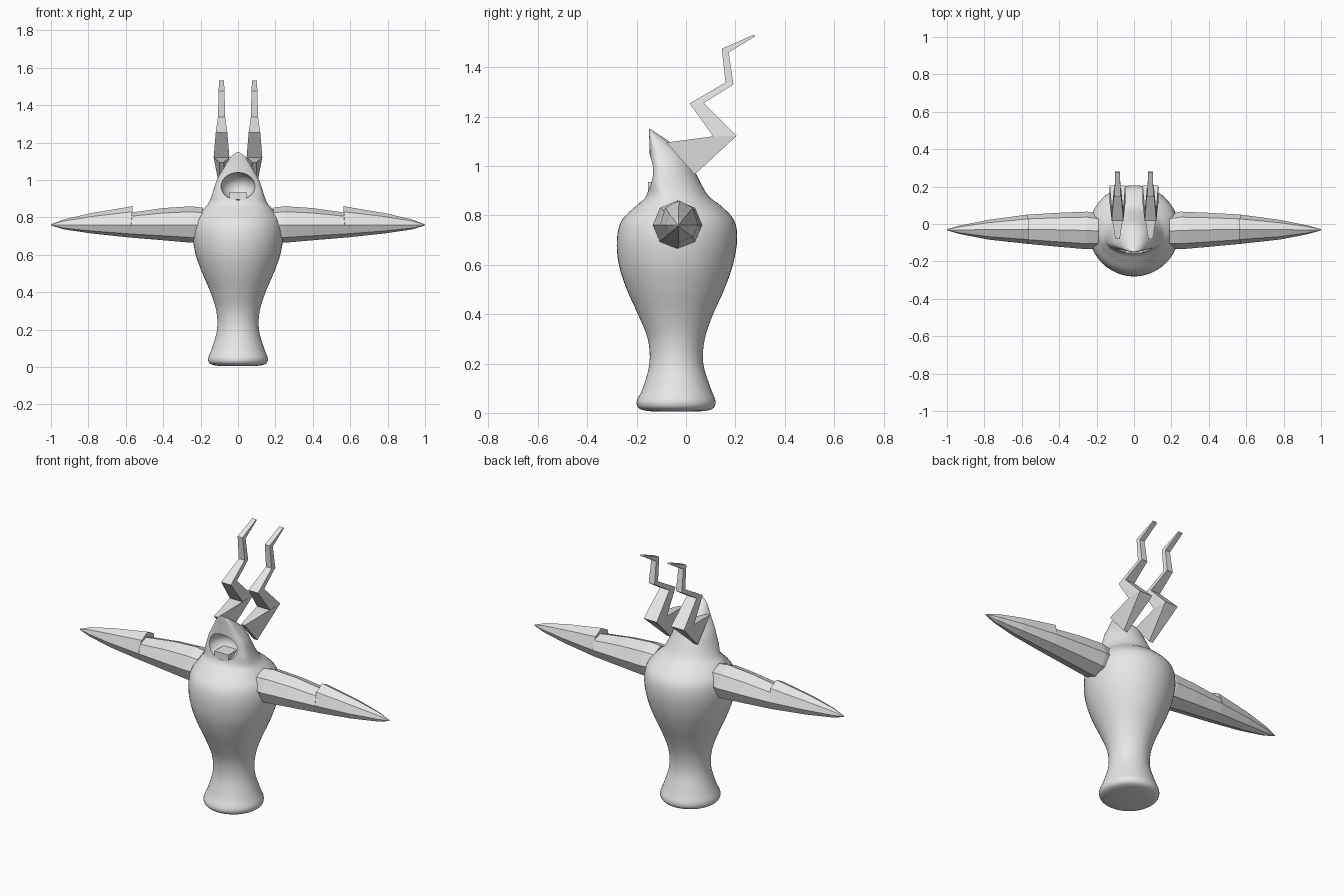
import bpy, bmesh, math
from mathutils import Vector

if "Cube" in bpy.data.objects:
    bpy.data.objects.remove(bpy.data.objects["Cube"])

grey = bpy.data.materials.new("plain_grey")
grey.diffuse_color = (0.8, 0.8, 0.8, 1)
grey.use_nodes = True
grey.node_tree.nodes["Principled BSDF"].inputs["Base Color"].default_value = grey.diffuse_color


def loft(name, rings, smooth=False):
    """Closed skin through a list of equal-sized rings of points."""
    bm = bmesh.new()
    rows = [[bm.verts.new(p) for p in ring] for ring in rings]
    n = len(rows[0])
    for a, b in zip(rows, rows[1:]):
        for i in range(n):
            j = (i + 1) % n
            bm.faces.new((a[i], a[j], b[j], b[i]))
    bm.faces.new(rows[0][::-1])
    bm.faces.new(rows[-1])
    bmesh.ops.recalc_face_normals(bm, faces=bm.faces)
    me = bpy.data.meshes.new(name)
    bm.to_mesh(me)
    bm.free()
    me.materials.append(grey)
    ob = bpy.data.objects.new(name, me)
    bpy.context.collection.objects.link(ob)
    if smooth:
        me.shade_smooth()
    return ob


def catmull(pts, steps):
    """Smooth curve through profile points."""
    p = [Vector(q) for q in [pts[0]] + pts + [pts[-1]]]
    out = []
    for i in range(1, len(p) - 2):
        for s in range(steps):
            t = s / steps
            a, b, c, d = p[i - 1:i + 3]
            out.append(0.5 * (2 * b + (c - a) * t + (2 * a - 5 * b + 4 * c - d) * t * t
                              + (3 * b - a - 3 * c + d) * t ** 3))
    return out + [p[-2]]


# Body: height, front y, back y, half width
profile = [
    (0.005, -0.13, 0.05, 0.09), (0.015, -0.185, 0.105, 0.145),
    (0.045, -0.20, 0.12, 0.16), (0.10, -0.175, 0.10, 0.14),
    (0.20, -0.148, 0.07, 0.112), (0.30, -0.155, 0.076, 0.116),
    (0.40, -0.195, 0.11, 0.147), (0.50, -0.24, 0.155, 0.19),
    (0.60, -0.272, 0.19, 0.226), (0.70, -0.28, 0.207, 0.242),
    (0.78, -0.26, 0.195, 0.232), (0.84, -0.20, 0.14, 0.19),
    (0.88, -0.16, 0.09, 0.155), (0.95, -0.147, 0.05, 0.13),
    (1.00, -0.145, 0.025, 0.113), (1.05, -0.147, -0.005, 0.085),
    (1.10, -0.148, -0.07, 0.055), (1.13, -0.15, -0.115, 0.032),
    (1.15, -0.15, -0.145, 0.004)]
SEG = 48
rings = []
for z, f, b, w in (tuple(v) for v in catmull([Vector(p) for p in profile], 4)):
    flat = min(1, max(0, (z - 0.82) / 0.10))      # head has a flattened front
    cy = (f + b) / 2 - flat * 0.2 * (b - f)
    ring = []
    for i in range(SEG):
        t = 2 * math.pi * i / SEG
        c, s = math.cos(t), math.sin(t)
        e = 1 - 0.35 * flat if s < 0 else 1
        y = cy + (b - cy) * s if s >= 0 else cy - (cy - f) * abs(s) ** e
        ring.append((w * c, y, z))
    rings.append(ring)
body = loft("body", rings, smooth=True)

# Mouth hollow cut into the head
bpy.ops.mesh.primitive_uv_sphere_add(segments=40, ring_count=24, location=(0, -0.15, 0.967))
cutter = bpy.context.object
cutter.name = "mouth_cutter"
cutter.scale = (0.092, 0.10, 0.073)
cutter.data.shade_smooth()
cutter.data.materials.append(grey)
cutter.hide_render = True
cut = body.modifiers.new("mouth", 'BOOLEAN')
cut.operation = 'DIFFERENCE'
cut.solver = 'EXACT'
cut.object = cutter
bpy.context.view_layer.objects.active = body
bpy.ops.object.modifier_apply(modifier="mouth")
bpy.data.objects.remove(cutter)
bpy.ops.object.select_all(action='DESELECT')
body.select_set(True)
bpy.context.view_layer.objects.active = body
bpy.ops.object.shade_smooth_by_angle(angle=math.radians(40))

# Tongue block
bpy.ops.mesh.primitive_cube_add(size=1, location=(0, -0.112, 0.915))
tongue = bpy.context.object
tongue.name = "tongue"
tongue.scale = (0.09, 0.084, 0.04)
tongue.data.materials.append(grey)

# Arms: x, bottom z, top z, front y, back y (eight-sided, with a step on top)
arm = [(0.19, 0.668, 0.852, -0.13, 0.055), (0.25, 0.665, 0.86, -0.135, 0.066),
       (0.40, 0.678, 0.85, -0.122, 0.06), (0.575, 0.692, 0.825, -0.106, 0.05),
       (0.565, 0.692, 0.86, -0.106, 0.05), (0.78, 0.714, 0.824, -0.083, 0.022),
       (0.93, 0.736, 0.79, -0.054, -0.008), (1.0, 0.757, 0.763, -0.034, -0.028)]
# Horns: upper edge (y, z), lower edge (y, z), half width
horn = [((-0.08, 1.095), (0.035, 0.965), 0.012), ((0.11, 1.12), (0.205, 1.122), 0.042),
        ((0.015, 1.253), (0.072, 1.255), 0.031), ((0.16, 1.338), (0.192, 1.33), 0.019),
        ((0.145, 1.475), (0.173, 1.46), 0.016), ((0.276, 1.532), (0.28, 1.525), 0.013)]

for side, sx in (("left", -1), ("right", 1)):
    rings = []
    for k, (x, z0, z1, y0, y1) in enumerate(arm):
        ring = []
        for i in range(8):
            t = math.pi * i / 4
            up = math.sin(t)
            rz = z1 - 0.76 if up > 0 else 0.76 - z0
            xx = x if k not in (3, 4) or up > 0.1 else 0.57 + 0.002 * (k - 3)
            ring.append((sx * xx, (y0 + y1) / 2 + (y1 - y0) / 2 * math.cos(t), 0.76 + rz * up))
        rings.append(ring)
    loft(side + "_arm", rings)

    rings = []
    for (ya, za), (yb, zb), w in horn:
        c = sx * 0.088
        rings.append([(c - w, ya, za), (c + w, ya, za), (c + w, yb, zb), (c - w, yb, zb)])
    loft(side + "_horn", rings)
